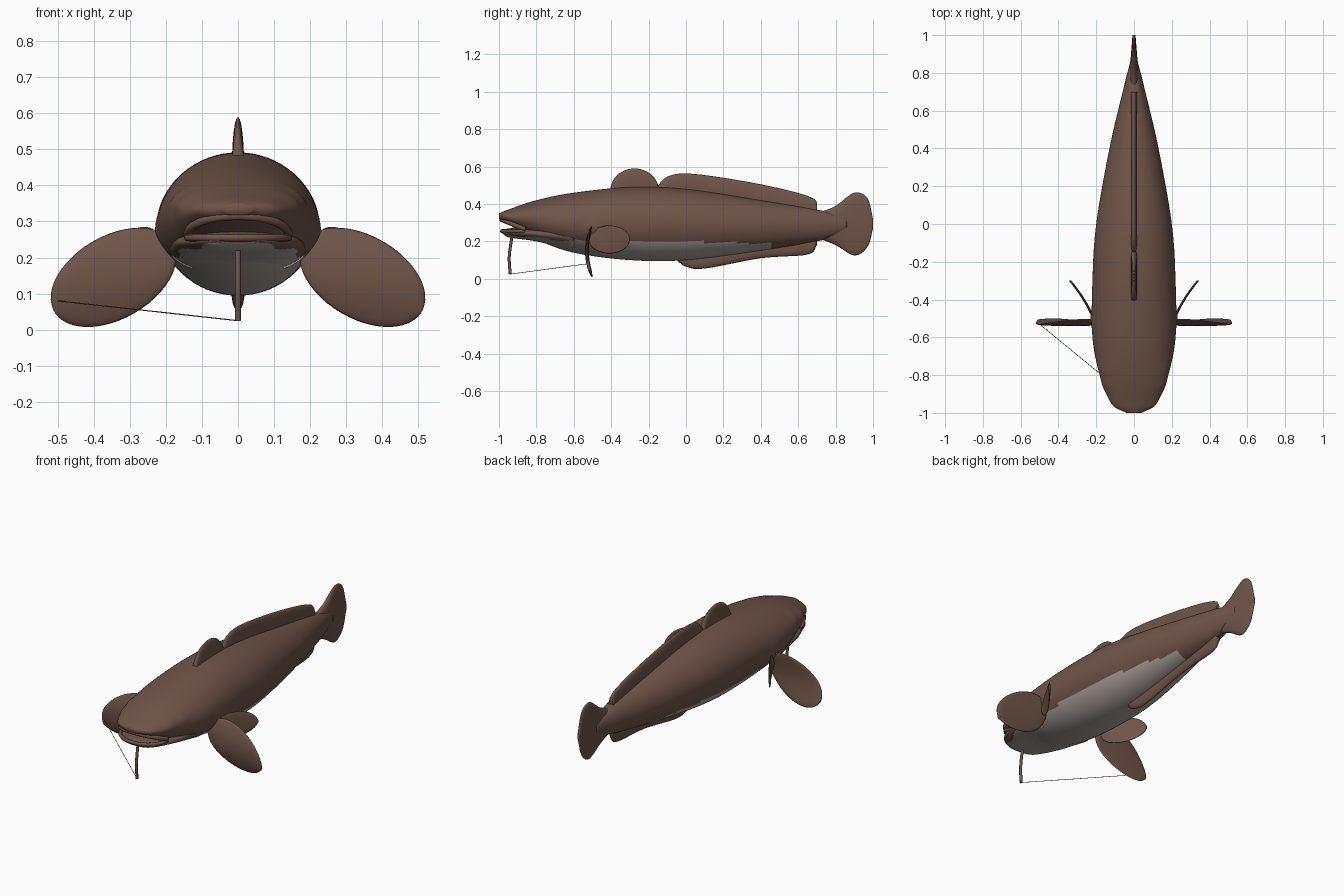
import bpy, bmesh, math
from mathutils import Vector

cube = bpy.data.objects.get("Cube")
if cube:
    bpy.data.objects.remove(cube)


def material(name, rgb):
    mat = bpy.data.materials.new(name)
    mat.use_nodes = True
    mat.diffuse_color = (*rgb, 1)
    shader = mat.node_tree.nodes["Principled BSDF"]
    shader.inputs["Base Color"].default_value = (*rgb, 1)
    shader.inputs["Roughness"].default_value = .7
    return mat


BROWN = material("brown skin", (.16, .09, .065))
PALE = material("pale belly", (.42, .37, .34))


def smooth(rows, steps):
    """Catmull-Rom curve through rows of numbers."""
    points = [Vector(row) for row in rows]
    points = [2 * points[0] - points[1], *points, 2 * points[-1] - points[-2]]
    curve = []
    for before, start, end, after in zip(points, points[1:], points[2:], points[3:]):
        slope_in, slope_out = (end - before) / 2, (after - start) / 2
        for step in range(steps):
            t = step / steps
            ease = t * t * (3 - 2 * t)
            curve.append(start.lerp(end, ease) + slope_in * t * (1 - t) ** 2
                         - slope_out * t * t * (1 - t))
    return curve + [points[-2]]


def angles(count):
    return [math.tau * i / count for i in range(count)]


def belly(centre):
    """True below the wavy edge of the pale underside."""
    y = centre.y
    line = .2 - .03 * max(y, 0) - .1 * min(y + .6, 0) + .005 * math.sin(30 * y)
    return centre.z < line and y < .45


def loft(name, rings, rule=None):
    """Skin closed rings and cap both ends; a rule picks the pale faces."""
    bm = bmesh.new()
    loops = [[bm.verts.new(point) for point in ring] for ring in rings]
    for near, far in zip(loops, loops[1:]):
        for i in range(len(near)):
            bm.faces.new((near[i - 1], near[i], far[i], far[i - 1]))
    bm.faces.new(loops[0])
    bm.faces.new(loops[-1])
    bmesh.ops.recalc_face_normals(bm, faces=bm.faces)
    for face in bm.faces:
        face.smooth = True
        if rule and rule(face.calc_center_median()):
            face.material_index = 1
    mesh = bpy.data.meshes.new(name)
    bm.to_mesh(mesh)
    bm.free()
    mesh.materials.append(BROWN)
    mesh.materials.append(PALE)
    bpy.context.collection.objects.link(bpy.data.objects.new(name, mesh))


def section(y, top, bottom, half):
    """Oval cross-section of the body."""
    middle, height = (top + bottom) / 2, (top - bottom) / 2
    return [Vector((half * math.cos(a), y, middle + height * math.sin(a))) for a in angles(64)]


# Body sections: y, top, bottom, half width
body = [section(*row) for row in smooth([
    (-1, .35, .32, .04), (-.95, .37, .29, .12), (-.8, .42, .21, .18),
    (-.6, .46, .14, .22), (-.3, .49, .1, .22), (0, .48, .1, .2),
    (.4, .42, .15, .13), (.7, .37, .2, .06), (.86, .33, .25, .02)], 12)]

# Shallow relief: raised eyes, hollows behind them, hollows behind the gills
for ring in body:
    for point in ring:
        for y, z, push in ((-.85, .36, .01), (-.77, .37, -.01), (-.5, .26, -.01)):
            distance = math.hypot(point.y - y, point.z - z) / .04
            if abs(point.x) > .08:
                point.x += math.copysign(push, point.x) * math.exp(-distance ** 2)
loft("body", body, belly)

# Lower jaw
loft("lower_jaw", [section(*row) for row in smooth([
    (-.98, .26, .24, .06), (-.94, .27, .22, .11), (-.8, .28, .2, .17), (-.6, .3, .15, .19)], 8)], belly)


def tube(name, points, radius):
    curve = bpy.data.curves.new(name, "CURVE")
    curve.dimensions = "3D"
    curve.bevel_depth = radius
    curve.bevel_resolution = 2
    curve.use_fill_caps = True
    spline = curve.splines.new("POLY")
    spline.points.add(len(points) - 1)
    for target, point in zip(spline.points, points):
        target.co = (*point, 1)
    curve.materials.append(BROWN)
    bpy.context.collection.objects.link(bpy.data.objects.new(name, curve))


def lip(name, corner, rise, radius):
    """Half-oval roll round the mouth, highest at the front."""
    arc = [math.pi * (i / 24 - .5) for i in range(25)]
    tube(name, [(.14 * math.sin(a), -.86 - .125 * math.cos(a), corner + rise * math.cos(a))
                for a in arc], radius)


# Lips, chin barbel and its trailing thread
lip("upper_lip", .265, .05, .012)
lip("lower_lip", .255, 0, .01)
tube("chin_barbel", smooth([(0, -.93, .23), (0, -.945, .12), (0, -.94, .025)], 6), .008)
tube("barbel_thread", [(0, -.94, .025), (-.5, -.53, .08)], .0015)


def fin(name, rows, thickness, place):
    """Lens-shaped fin. Rows hold position, low edge and high edge."""
    rings = []
    for along, low, high in rows:
        middle, reach = (low + high) / 2, (high - low) / 2
        rings.append([place(along, middle + reach * math.cos(a), thickness * math.sin(a))
                      for a in angles(20)])
    loft(name, rings)


def oval(length, height):
    """Rows of an oval fin outline centred on its own origin."""
    turns = [math.pi * (i + .3) / 24.6 for i in range(25)]
    return [(-length * math.cos(a), -height * math.sin(a), height * math.sin(a)) for a in turns]


def ribbon(edge, depth):
    """Rows of a long fin whose root lies at a fixed depth from its edge."""
    return [(y, z, z + depth) for y, z in smooth(edge, 8)]


def upright(y, z, side):
    return Vector((side, y, z))


def tapered(y, z, side):
    return Vector((side * (1.1 - y), y, z))


# Fins on the centre line
fin("front_dorsal_fin", oval(.13, .12), .016, lambda y, z, side: Vector((side, y - .275, z + .47)))
fin("rear_dorsal_fin", ribbon([(-.16, .49), (-.09, .55), (.05, .56), (.4, .505),
                               (.67, .435), (.7, .37)], -.14), .016, upright)
fin("anal_fin", ribbon([(-.05, .1), (0, .065), (.1, .055), (.4, .11),
                        (.65, .13), (.7, .18)], .1), .018, upright)
fin("tail_fin", smooth([(.7, .22, .35), (.8, .18, .39), (.9, .125, .46),
                        (.97, .17, .43), (1, .27, .32)], 8), .08, tapered)

# Paired fins
TILT = math.radians(30)
for side, label in ((1, "left"), (-1, "right")):

    def pectoral(along, across, out):
        x = .345 + along * math.cos(TILT) + across * math.sin(TILT)
        z = .145 - along * math.sin(TILT) + across * math.cos(TILT)
        return Vector((side * x, out - .5 - .03 * math.sin(math.pi * z / .3), z))

    def pelvic(along, across, out):
        flare = .26 + .6 * along + along * along
        return Vector((side * (flare + out), along - .41, across + .21))

    fin(label + "_pectoral_fin", oval(.19, .115), .01, pectoral)
    fin(label + "_pelvic_fin", oval(.11, .075), .007, pelvic)
